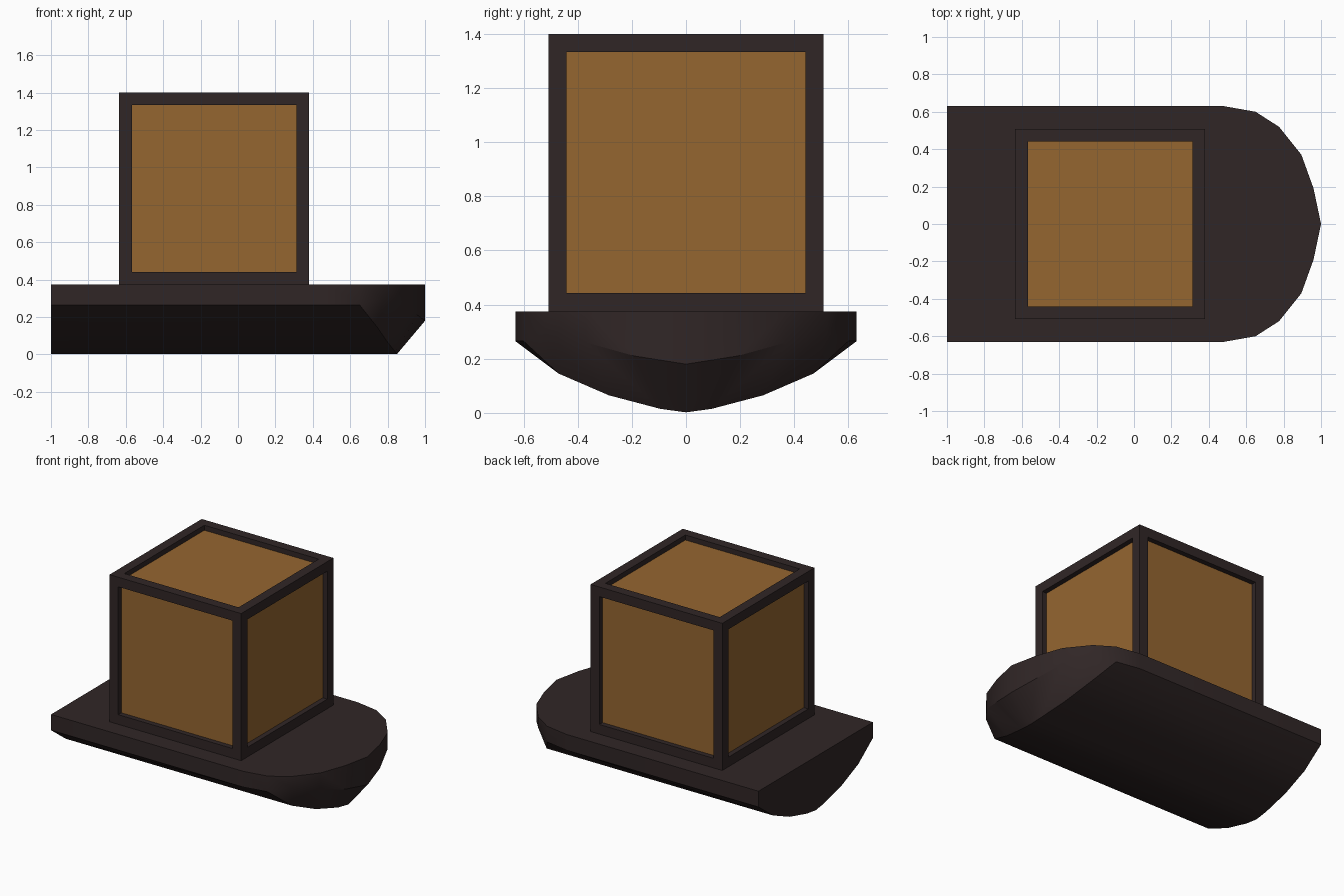
import bpy, bmesh, math

if "Cube" in bpy.data.objects:
    bpy.data.objects.remove(bpy.data.objects["Cube"])


def material(name, rgb):
    m = bpy.data.materials.new(name)
    m.diffuse_color = (*rgb, 1)
    m.use_nodes = True
    m.node_tree.nodes["Principled BSDF"].inputs["Base Color"].default_value = m.diffuse_color
    return m


dark = material("dark_wood", (0.030, 0.0195, 0.0195))
tan = material("tan_panel", (0.300, 0.132, 0.030))


def finish(bm, name, mats):
    bmesh.ops.recalc_face_normals(bm, faces=bm.faces)
    me = bpy.data.meshes.new(name)
    bm.to_mesh(me)
    bm.free()
    ob = bpy.data.objects.new(name, me)
    bpy.context.collection.objects.link(ob)
    for m in mats:
        me.materials.append(m)
    return ob


# Hull: curved section run from the flat stern to a slanted crease, then out to the bow wall
DECK, CHINE = 0.375, 0.265
section = [(0, 0.002), (0.095, 0.015), (0.285, 0.065), (0.47, 0.145), (0.63, CHINE)]
crease = [(0.85, 0, 0.002), (0.84, 0.095, 0.015), (0.80, 0.285, 0.065),
          (0.745, 0.47, 0.145), (0.65, 0.60, CHINE)]
wall = [(1.0, 0, 0.18), (0.96, 0.19, 0.21), (0.895, 0.37, 0.26), (0.775, 0.52, 0.30)]

bm = bmesh.new()
for side in (1, -1):
    def vert(x, y, z):
        return bm.verts.new((x, y * side, z))

    stern = [vert(-1, y, z) for y, z in section]
    turn = vert(0.48, 0.63, CHINE)
    knee = [vert(*p) for p in crease]
    bow = [vert(*p) for p in wall] + [knee[4]]
    rim = [vert(v.co.x, v.co.y * side, DECK) for v in bow + [turn, stern[4]]]
    middle = vert(-1, 0, DECK)
    # bottom strips
    for i in range(3):
        bm.faces.new((stern[i], stern[i + 1], knee[i + 1], knee[i]))
    bm.faces.new((stern[3], turn, knee[4], knee[3]))
    bm.faces.new((stern[3], stern[4], turn))
    # bow underside
    for i in range(3):
        bm.faces.new((knee[i], knee[i + 1], bow[i + 1], bow[i]))
    bm.faces.new((knee[3], knee[4], bow[3]))
    # upright walls, deck and transom
    lower = bow + [turn, stern[4]]
    for i in range(6):
        bm.faces.new((lower[i], lower[i + 1], rim[i + 1], rim[i]))
    bm.faces.new(rim + [middle])
    bm.faces.new(stern + [rim[6], middle])
bmesh.ops.remove_doubles(bm, verts=bm.verts, dist=0.0005)
hull = finish(bm, "hull", [dark])
bpy.context.view_layer.objects.active = hull
hull.select_set(True)
bpy.ops.object.shade_smooth_by_angle(angle=math.radians(30))

# Crate: cube whose faces are inset to a frame, then sunk to form panels
bm = bmesh.new()
bmesh.ops.create_cube(bm, size=1)
for v in bm.verts:
    v.co.x = v.co.x * 1.015 - 0.1275
    v.co.y *= 1.015
    v.co.z = v.co.z * 1.025 + 0.8875
panels = list(bm.faces)
bm.normal_update()
bmesh.ops.inset_individual(bm, faces=panels, thickness=0.067, use_even_offset=True)
bm.normal_update()
bmesh.ops.inset_individual(bm, faces=panels, thickness=0, depth=-0.035)
for f in panels:
    f.material_index = 1
finish(bm, "crate", [dark, tan])
